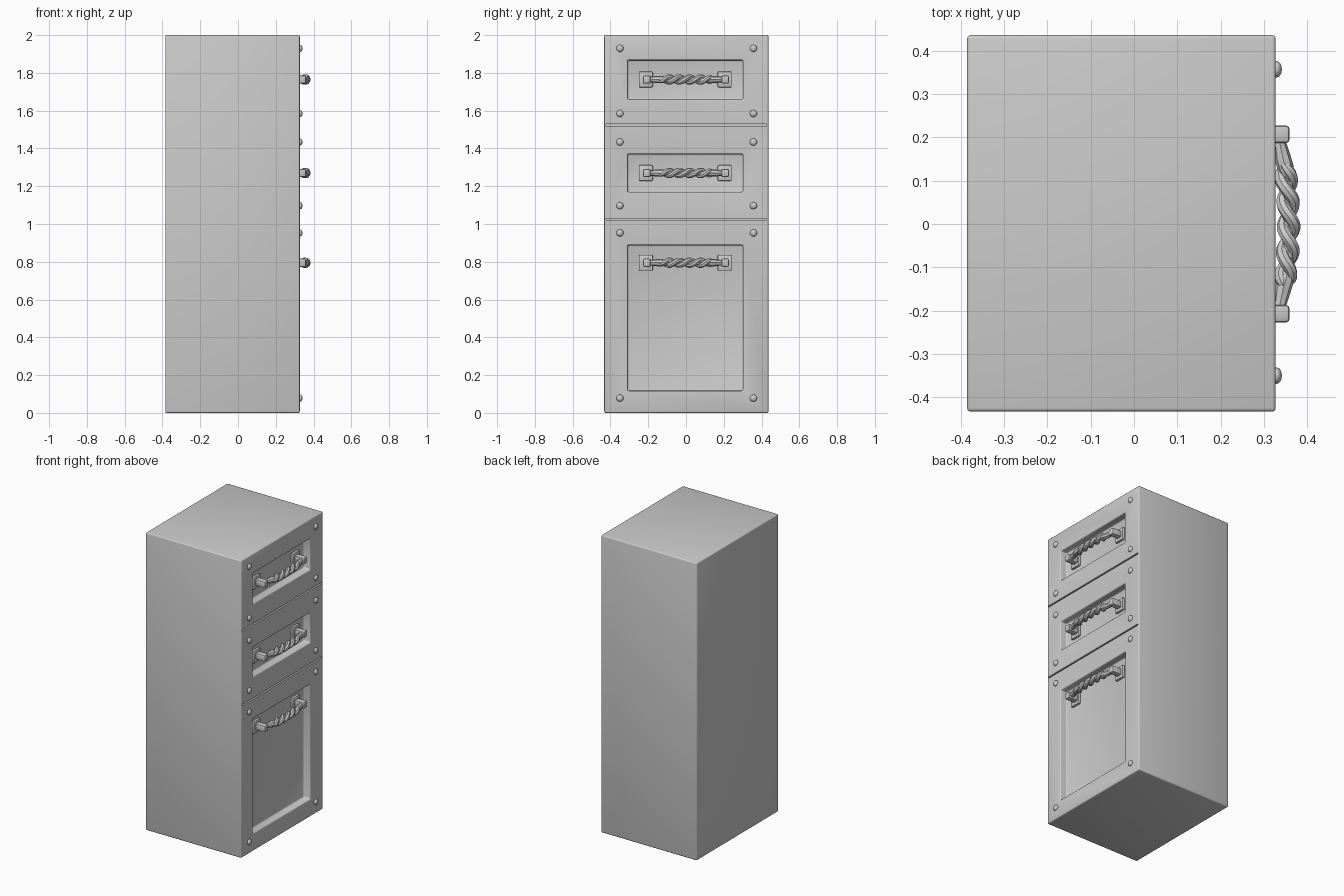
import bpy, math

if "Cube" in bpy.data.objects:
    bpy.data.objects.remove(bpy.data.objects["Cube"])

FACE = 0.327      # x of the drawer front
DEPTH = 0.05      # recess depth
OFF = -0.004      # small sideways offset of recesses and handles


def box(name, x, y, z):
    bpy.ops.mesh.primitive_cube_add(
        size=1, location=(sum(x) / 2, sum(y) / 2, sum(z) / 2))
    o = bpy.context.object
    o.name = name
    o.scale = (x[1] - x[0], y[1] - y[0], z[1] - z[0])
    bpy.ops.object.transform_apply(location=False, rotation=False)
    return o


def bevel(o, width, segments):
    m = o.modifiers.new("bevel", 'BEVEL')
    m.width, m.segments, m.limit_method = width, segments, 'ANGLE'


def apply_all(o):
    bpy.ops.object.select_all(action='DESELECT')
    o.select_set(True)
    bpy.context.view_layer.objects.active = o
    bpy.ops.object.convert(target='MESH')
    bpy.ops.object.shade_smooth_by_angle(angle=math.radians(40))


def cut(o, cutter):
    m = o.modifiers.new("cut", 'BOOLEAN')
    m.operation, m.object, m.solver = 'DIFFERENCE', cutter, 'EXACT'
    cutter.hide_render = True
    return cutter


def tube(name, points, res):
    # points: (x, y, z, radius)
    c = bpy.data.curves.new(name, 'CURVE')
    c.dimensions = '3D'
    c.bevel_depth, c.bevel_resolution, c.use_fill_caps = 1.0, res, True
    s = c.splines.new('POLY')
    s.points.add(len(points) - 1)
    for p, q in zip(s.points, points):
        p.co, p.radius = (*q[:3], 1), q[3]
    o = bpy.data.objects.new(name, c)
    bpy.context.collection.objects.link(o)
    apply_all(o)
    return o


# cabinet body with three recessed fronts and two seams
body = box("cabinet_body", (-0.385, FACE), (-0.433, 0.436), (0, 2))
cutters = []
for z in [(1.66, 1.867), (1.17, 1.37), (0.117, 0.888)]:
    cutters.append(cut(body, box("recess_cutter", (FACE - DEPTH, FACE + 0.1),
                                 (OFF - 0.305, OFF + 0.305), z)))
bevel(body, 0.008, 3)
for z in (1.525, 1.025):
    cutters.append(cut(body, box("seam_cutter", (FACE - 0.015, FACE + 0.1),
                                 (-0.424, 0.427), (z - 0.005, z + 0.005))))
apply_all(body)
for c in cutters:
    bpy.data.objects.remove(c)

# corner rivets
for z in (1.93, 1.585, 1.434, 1.097, 0.953, 0.078):
    for y in (-0.35, 0.357):
        bpy.ops.mesh.primitive_uv_sphere_add(
            segments=16, ring_count=8, radius=0.019, location=(FACE + 0.002, y, z),
            rotation=(0, math.pi / 2, 0))
        rivet = bpy.context.object
        rivet.name = "rivet"
        rivet.scale = (1, 1, 0.65)
        bpy.ops.object.shade_smooth_by_angle(angle=math.radians(40))

# twisted handles
back = FACE - DEPTH
for z in (1.765, 1.27, 0.795):
    for s in (-1, 1):
        y = OFF + s * 0.209
        plate = box("handle_plate", (back - 0.004, back + 0.016),
                    (y - 0.037, y + 0.037), (z - 0.042, z + 0.042))
        bevel(plate, 0.006, 2)
        apply_all(plate)
        post = box("handle_post", (back, FACE + 0.032),
                   (s * 0.207 - 0.02, s * 0.207 + 0.02), (z - 0.022, z + 0.022))
        bevel(post, 0.008, 2)
        apply_all(post)

    # tapered core bar between the posts
    half = [(0.338, 0.205, 0.018), (0.337, 0.185, 0.015),
            (0.344, 0.15, 0.019), (0.35, 0.13, 0.019), (0.356, 0.105, 0.013)]
    pts = [(x, -y, z, r) for x, y, r in half]
    pts += [(x, y, z, r) for x, y, r in reversed(half)]
    tube("handle_bar", pts, 2)

    # two strands wound around the core
    pitch, n = 0.112, 60
    for k in (0, 1):
        pts = []
        for i in range(n + 1):
            y = -0.15 + 0.295 * i / n
            a = 2 * math.pi * (y + 0.007) / pitch + k * math.pi
            fade = max(0.05, min(1, (0.152 - abs(y + 0.0025)) / 0.03))
            cx = 0.357 - 0.5 * y * y
            r = 0.013 * fade ** 0.4
            pts.append((cx + r * math.cos(a), y, z + r * math.sin(a), 0.0145 * fade ** 0.5))
        tube("handle_strand", pts, 2)
